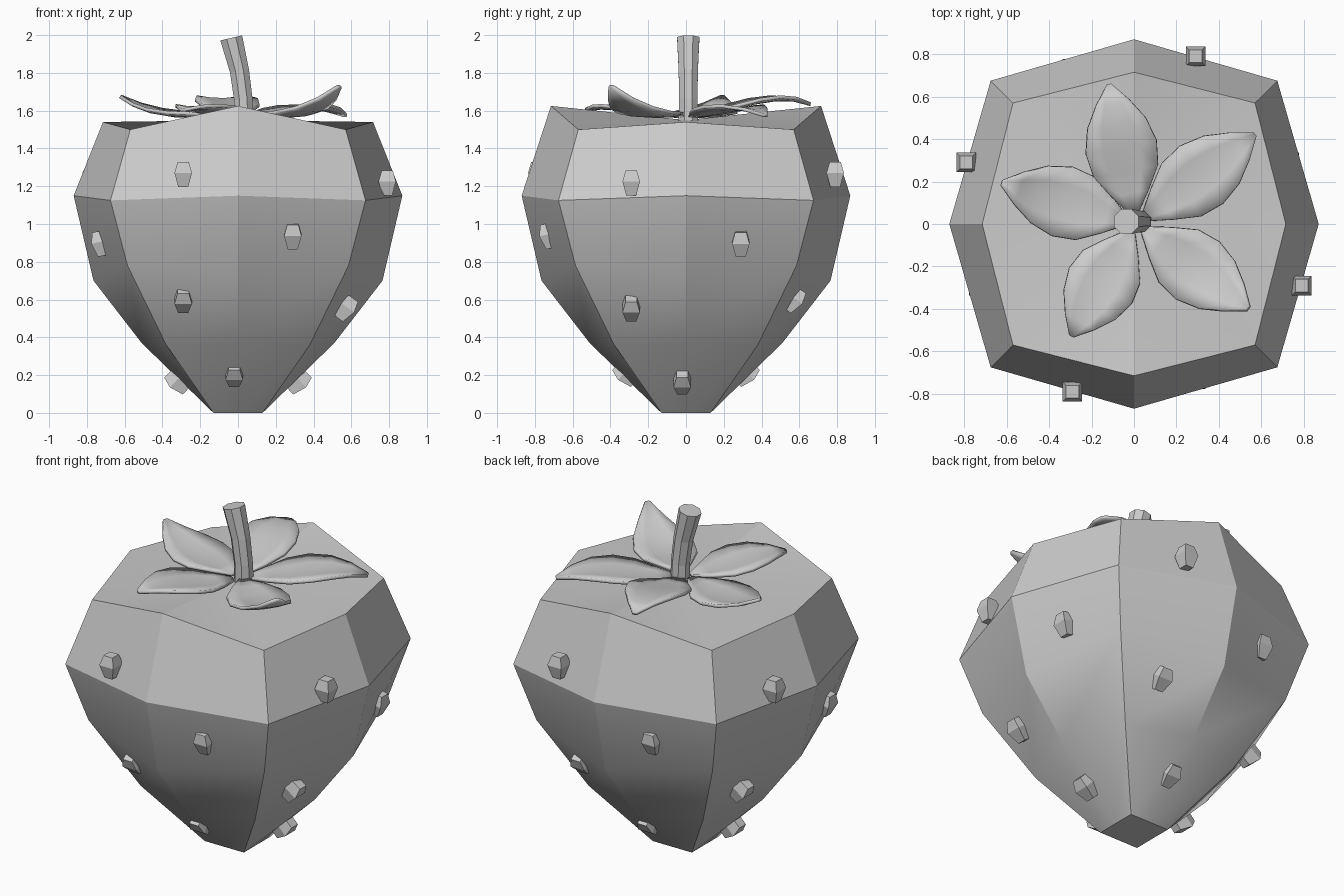
import bpy, bmesh
from math import sin, cos, pi, radians
from mathutils import Vector, Matrix

if "Cube" in bpy.data.objects:
    bpy.data.objects.remove(bpy.data.objects["Cube"])


def make_object(name, bm, smooth=None):
    bmesh.ops.recalc_face_normals(bm, faces=bm.faces)
    mesh = bpy.data.meshes.new(name)
    bm.to_mesh(mesh)
    bm.free()
    obj = bpy.data.objects.new(name, mesh)
    bpy.context.collection.objects.link(obj)
    if smooth is not None:
        bpy.ops.object.select_all(action='DESELECT')
        obj.select_set(True)
        bpy.context.view_layer.objects.active = obj
        bpy.ops.object.shade_smooth_by_angle(angle=radians(smooth))
    return obj


def loft(bm, rings):
    """Skin closed rings of points; return the vertex rings."""
    vs = [[bm.verts.new(p) for p in ring] for ring in rings]
    n = len(vs[0])
    for a, b in zip(vs, vs[1:]):
        for i in range(n):
            j = (i + 1) % n
            bm.faces.new((a[i], a[j], b[j], b[i]))
    return vs


# Fruit body: eight sides, axis corners and diagonal corners alternate
# (axis radius, z on x axis, z on y axis, diagonal offset, diagonal z)
levels = [
    (0.13, 0.0, 0.0, 0.13, 0.0),
    (0.51, 0.37, 0.37, 0.38, 0.36),
    (0.765, 0.70, 0.70, 0.585, 0.78),
    (0.87, 1.15, 1.15, 0.675, 1.125),
    (0.715, 1.54, 1.625, 0.57, 1.50),
]
rings = []
for r, zx, zy, d, zd in levels:
    ring = []
    for k in range(4):
        c, s = round(cos(k * pi / 2)), round(sin(k * pi / 2))
        ring.append((r * c, r * s, zx if k % 2 == 0 else zy))
        ring.append((d * (c - s), d * (s + c), zd))
    rings.append(ring)
bm = bmesh.new()
vs = loft(bm, rings)
bm.faces.new(vs[0])
centre = bm.verts.new((0, 0, 1.55))
for i in range(8):
    bm.faces.new((vs[-1][i], vs[-1][(i + 1) % 8], centre))
make_object("fruit_body", bm, 20)

# Stem: bent octagonal tube
path = [(0.03, 1.53, 0, 0.056), (0.028, 1.66, 4, 0.053),
        (0.008, 1.81, 9, 0.055), (-0.036, 1.985, 13, 0.064)]
rings = []
for x, z, tilt, r in path:
    rot = Matrix.Rotation(-radians(tilt), 3, 'Y')
    rings.append([Vector((x, 0.012, z)) + rot @ Vector((r * cos(a), r * sin(a), 0))
                  for a in [(i + 0.5) * pi / 4 for i in range(8)]])
bm = bmesh.new()
vs = loft(bm, rings)
bm.faces.new(vs[0])
bm.faces.new(vs[-1])
make_object("stem", bm)

# Leaves: angle, length, heights at base, third, two thirds, tip
leaves = [
    (101, 0.67, (1.57, 1.62, 1.67, 1.635)),
    (37, 0.70, (1.57, 1.60, 1.625, 1.575)),
    (-37, 0.66, (1.57, 1.585, 1.605, 1.73)),
    (-120, 0.61, (1.57, 1.595, 1.625, 1.605)),
    (163, 0.66, (1.57, 1.585, 1.60, 1.675)),
]
stations = [(0.07, 0.02), (0.22, 0.09), (0.38, 0.155), (0.55, 0.17),
            (0.72, 0.14), (0.87, 0.08), (1.0, 0.012)]


def height(h, t):
    # Cubic through four evenly spaced heights
    total = 0
    for i in range(4):
        w = 1
        for j in range(4):
            if j != i:
                w *= (3 * t - j) / (i - j)
        total += w * h[i]
    return total


for n, (ang, length, h) in enumerate(leaves):
    bm = bmesh.new()
    rot = Matrix.Rotation(radians(ang), 3, 'Z')
    rows = []
    for t, w in stations:
        z = height(h, t)
        row = []
        for k in (-1, -0.5, 0, 0.5, 1):
            p = rot @ Vector((length * t, w * k, 0))
            p += Vector((0.01, 0.0, z - 0.1 * w * (1 - k * k)))
            row.append(bm.verts.new(p))
        rows.append(row)
    for a, b in zip(rows, rows[1:]):
        for k in range(4):
            bm.faces.new((a[k], b[k], b[k + 1], a[k + 1]))
    leaf = make_object(f"leaf_{n + 1}", bm, 40)
    mod = leaf.modifiers.new("thickness", 'SOLIDIFY')
    mod.thickness = 0.018
    mod.offset = 0

# Seeds: four per side, small gem shapes repeated around the fruit
# (sideways, depth, z, outward tilt, z drop on the left and right sides)
seeds = [(-0.29, 0.79, 1.265, 0, 0.045), (0.29, 0.73, 0.94, 12, 0.04),
         (-0.29, 0.575, 0.60, 36, 0.045), (-0.02, 0.325, 0.205, 46, 0.04)]
profile = [(0.026, -0.07), (0.046, 0.005), (0.03, 0.062)]
for side in range(4):
    turn = Matrix.Rotation(side * pi / 2, 3, 'Z')
    for n, (x, d, z, tilt, drop) in enumerate(seeds):
        lean = Matrix.Rotation(radians(tilt), 3, 'X')
        pos = Vector((x, -d, z - (drop if side % 2 else 0)))
        bm = bmesh.new()
        vs = loft(bm, [[turn @ (pos + lean @ Vector((r * sx, r * sy, h)))
                        for sx, sy in ((-1, -1), (1, -1), (1, 1), (-1, 1))]
                       for r, h in profile])
        bm.faces.new(vs[0])
        bm.faces.new(vs[-1])
        make_object(f"seed_{side + 1}_{n + 1}", bm)
